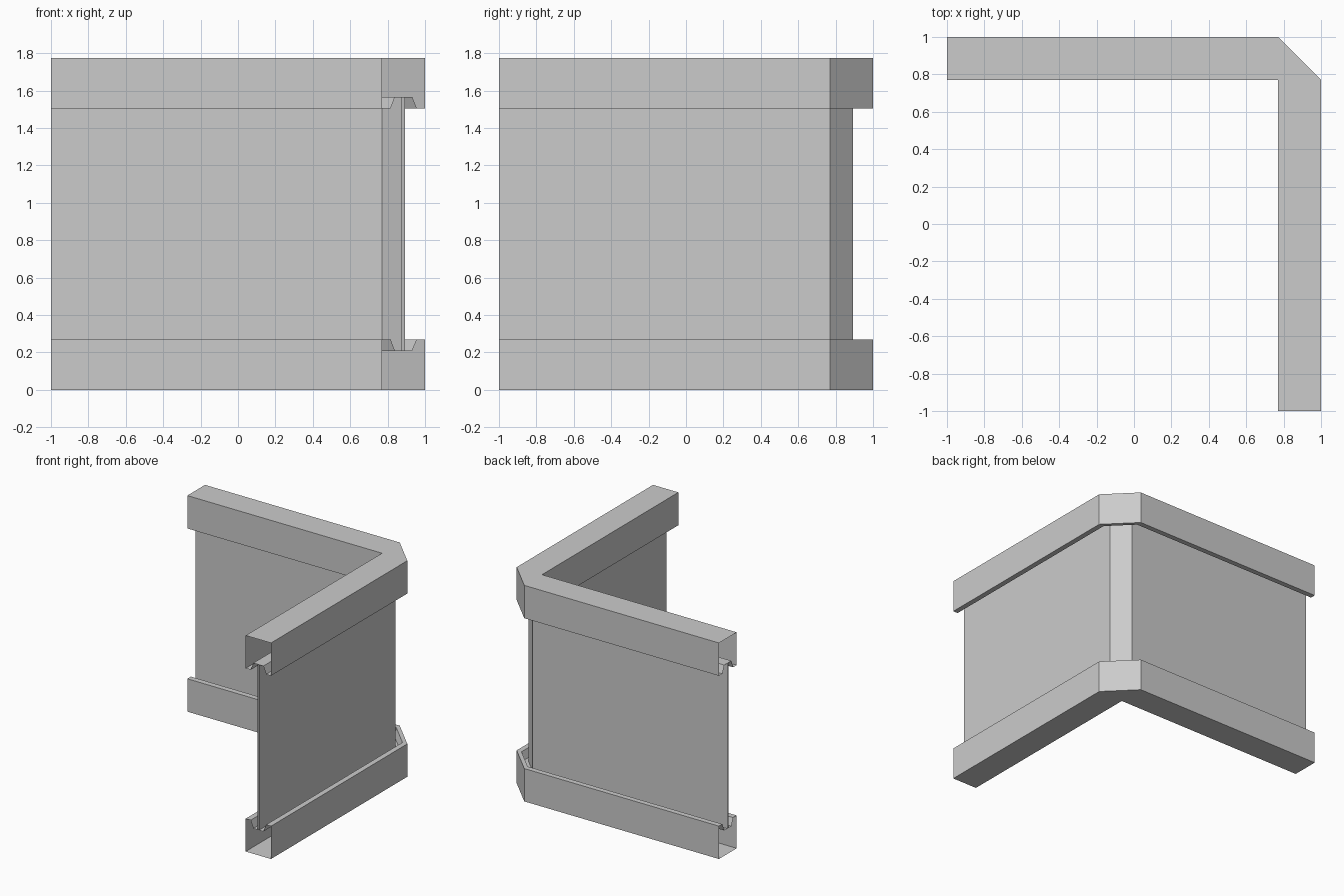
import bpy, bmesh

if "Cube" in bpy.data.objects:
    bpy.data.objects.remove(bpy.data.objects["Cube"])

INNER = 0.77    # inner corner coordinate of both wings
WIDTH = 0.23    # rail width
HEIGHT = 1.775


def sweep(name, profile):
    """Sweep a closed (offset, z) profile around the chamfered L, ends left open."""
    bm = bmesh.new()
    rows = []
    for d, z in profile:
        o = INNER + d
        rows.append([bm.verts.new(p) for p in
                     ((o, -1, z), (o, INNER, z), (INNER, o, z), (-1, o, z))])
    for i, a in enumerate(rows):
        b = rows[(i + 1) % len(rows)]
        for k in range(3):
            bm.faces.new((a[k], b[k], b[k + 1], a[k + 1]))
    bmesh.ops.remove_doubles(bm, verts=bm.verts, dist=0.0001)
    bmesh.ops.recalc_face_normals(bm, faces=bm.faces)
    mesh = bpy.data.meshes.new(name)
    bm.to_mesh(mesh)
    bm.free()
    obj = bpy.data.objects.new(name, mesh)
    bpy.context.collection.objects.link(obj)
    return obj


# Hollow rails: box section with a tapered groove holding the panel
rail = [(0, 0), (WIDTH, 0), (WIDTH, 0.27), (0.186, 0.27), (0.161, 0.208),
        (0.069, 0.208), (0.046, 0.27), (0, 0.27)]
sweep("bottom_rail", rail)
sweep("top_rail", [(d, HEIGHT - z) for d, z in rail])

# Thin wall panel standing between the two grooves
sweep("wall_panel", [(0.108, 0.208), (0.122, 0.208),
                     (0.122, HEIGHT - 0.208), (0.108, HEIGHT - 0.208)])
